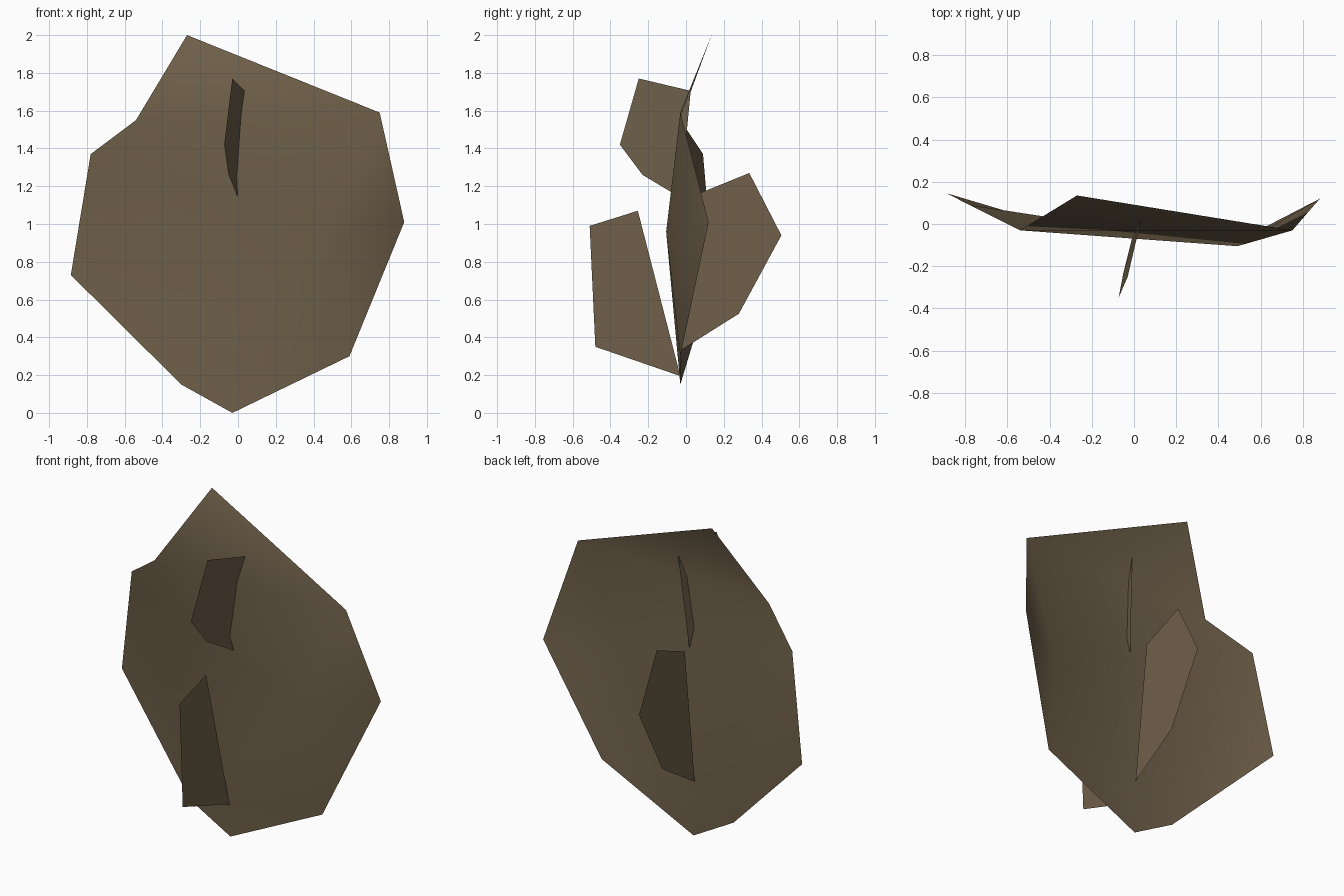
import bpy

if "Cube" in bpy.data.objects:
    bpy.data.objects.remove(bpy.data.objects["Cube"])

# one flat brown for every part
brown = bpy.data.materials.new("bark_brown")
brown.diffuse_color = (0.16, 0.117, 0.068, 1)
brown.use_nodes = True
brown.node_tree.nodes["Principled BSDF"].inputs["Base Color"].default_value = brown.diffuse_color


def sheet(name, points, faces, smooth=False):
    """Thin open surface from a few corner points."""
    mesh = bpy.data.meshes.new(name)
    mesh.from_pydata(points, [], faces)
    mesh.materials.append(brown)
    for p in mesh.polygons:
        p.use_smooth = smooth
    mesh.update()
    obj = bpy.data.objects.new(name, mesh)
    bpy.context.collection.objects.link(obj)
    return obj


def fin(name, points):
    return sheet(name, points, [range(len(points))])


# large crumpled main sheet: outline corners, then one inner low point
F = -0.03                      # depth of the flat corners
outline = [
    (-0.27, 0.135, 2.00),      # 0 peak
    (-0.54, F, 1.55),          # 1 notch
    (-0.78, 0.09, 1.37),       # 2 upper left
    (-0.885, 0.145, 0.73),     # 3 left
    (-0.30, F, 0.15),          # 4 lower left
    (-0.03, F, 0.00),          # 5 bottom
    (0.59, F, 0.30),           # 6 lower right
    (0.88, 0.12, 1.01),        # 7 right
    (0.75, F, 1.59),           # 8 upper right
]
inner = (0.49, -0.105, 0.96)   # 9
folds = [(0, 1, 8), (1, 9, 8), (1, 2, 9), (2, 4, 9), (2, 3, 4),
         (4, 6, 9), (4, 5, 6), (6, 7, 9), (7, 8, 9)]
sheet("main_sheet", outline + [inner], folds, smooth=True)

# upper front fin, slightly twisted away from the side plane
fin("upper_front_fin", [(-0.03, -0.25, 1.77), (0.035, 0.025, 1.705),
                        (0.0, -0.03, 1.14), (-0.05, -0.23, 1.26),
                        (-0.073, -0.35, 1.42)])

# lower front and rear fins lie in one upright side plane
X = -0.037
fin("lower_front_fin", [(X, y, z) for y, z in
                        [(-0.03, 0.195), (-0.255, 1.07), (-0.51, 0.99), (-0.48, 0.35)]])
fin("rear_fin", [(X, y, z) for y, z in
                 [(-0.03, 0.33), (0.28, 0.525), (0.505, 0.94),
                  (0.335, 1.27), (0.065, 1.16)]])
